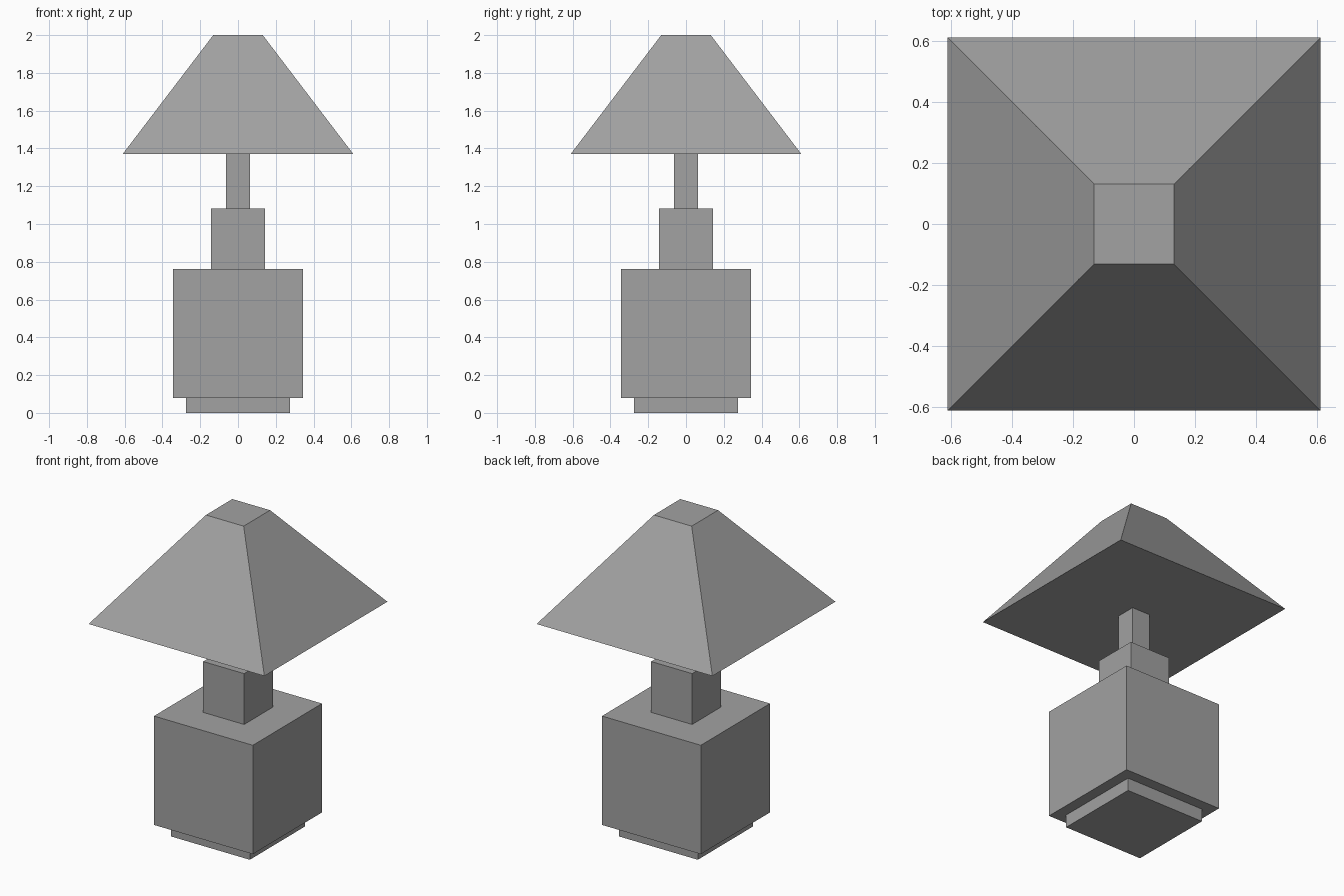
import bpy
import bmesh

cube = bpy.data.objects.get("Cube")
if cube:
    bpy.data.objects.remove(cube, do_unlink=True)

# Single flat grey
grey = bpy.data.materials.new("grey")
grey.use_nodes = True
colour = (0.36, 0.36, 0.36, 1)
grey.diffuse_color = colour
grey.node_tree.nodes["Principled BSDF"].inputs["Base Color"].default_value = colour


def square_block(name, z0, z1, half_bottom, half_top):
    """Closed square block, tapered when the two half widths differ."""
    bm = bmesh.new()
    bmesh.ops.create_cube(bm, size=2)
    for v in bm.verts:
        top = v.co.z > 0
        half = half_top if top else half_bottom
        v.co = (v.co.x * half, v.co.y * half, z1 if top else z0)
    mesh = bpy.data.meshes.new(name)
    bm.to_mesh(mesh)
    bm.free()
    mesh.materials.append(grey)
    obj = bpy.data.objects.new(name, mesh)
    bpy.context.collection.objects.link(obj)
    return obj


# Lamp parts from the ground up
square_block("foot", 0, 0.08, 0.274, 0.274)
square_block("body", 0.08, 0.763, 0.343, 0.343)
square_block("neck", 0.763, 1.082, 0.142, 0.142)
square_block("stem", 1.082, 1.371, 0.063, 0.063)
square_block("lampshade", 1.371, 2, 0.61, 0.131)
